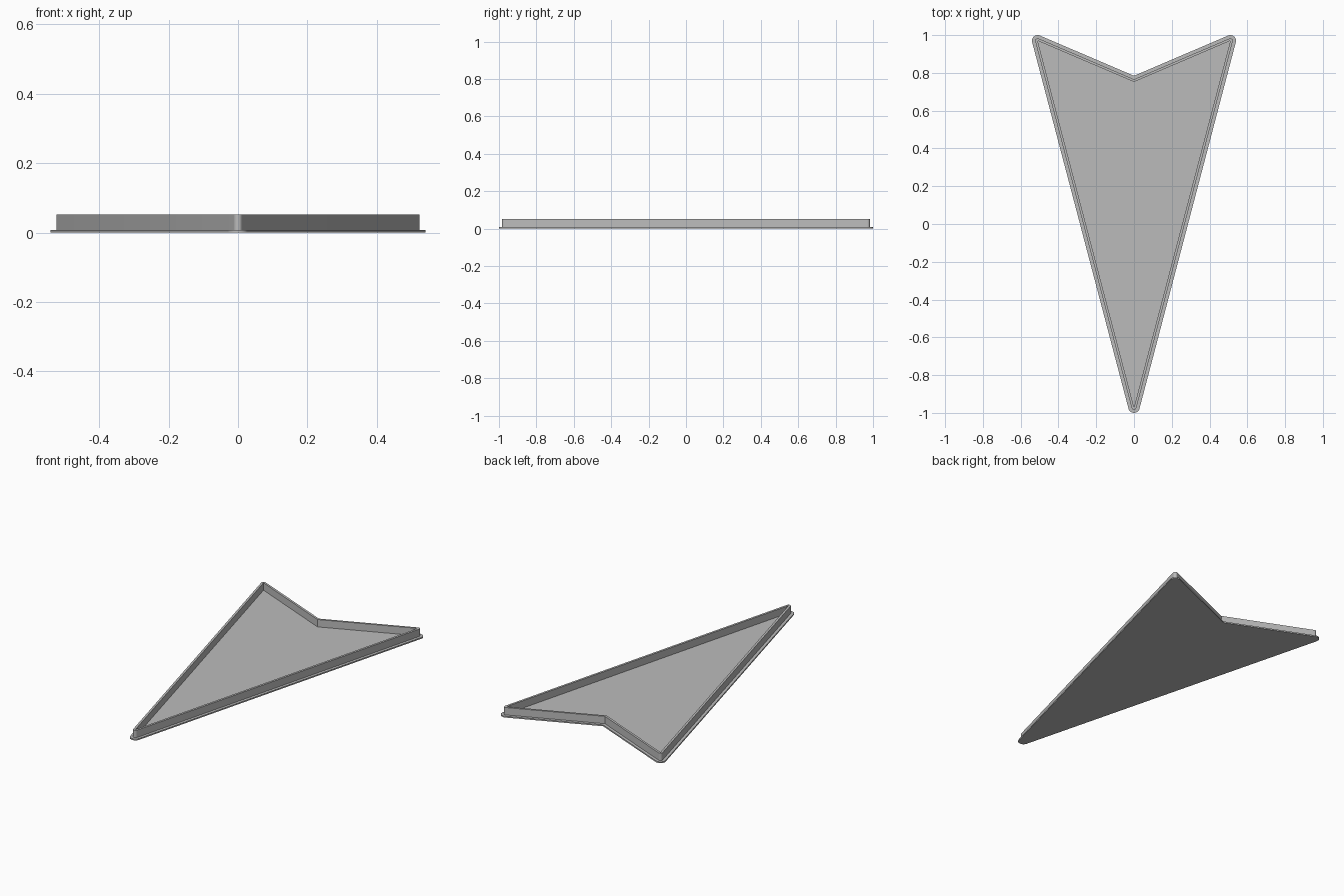
import bpy, bmesh, math
from mathutils import Vector

if "Cube" in bpy.data.objects:
    bpy.data.objects.remove(bpy.data.objects["Cube"])

# Arrowhead outline, counter-clockwise: nose, right tip, rear notch, left tip
CORE = [Vector(p) for p in ((0, -0.97), (0.51, 0.97), (0, 0.752), (-0.51, 0.97))]
PLATE_TOP, WALL_TOP = 0.008, 0.052
FLANGE_OFFSET, WALL_THICKNESS = 0.03, 0.013
ARC_STEPS = 12

grey = bpy.data.materials.new("plain grey")
grey.diffuse_color = (0.5, 0.5, 0.5, 1)
grey.use_nodes = True
grey.node_tree.nodes["Principled BSDF"].inputs["Base Color"].default_value = grey.diffuse_color


def outline(offset):
    """Offset the arrowhead: round arcs at outer corners, a mitre at the notch."""
    points = []
    for i, p in enumerate(CORE):
        a = (p - CORE[i - 1]).normalized()
        b = (CORE[(i + 1) % len(CORE)] - p).normalized()
        n1, n2 = Vector((a.y, -a.x)), Vector((b.y, -b.x))
        turn = math.atan2(a.x * b.y - a.y * b.x, a.dot(b))
        if turn < 0:
            points.append(p + (n1 + n2) * (offset / (1 + n1.dot(n2))))
        else:
            start = math.atan2(n1.y, n1.x)
            for s in range(ARC_STEPS + 1):
                t = start + turn * s / ARC_STEPS
                points.append(p + Vector((math.cos(t), math.sin(t))) * offset)
    return points


def loft(name, sections, capped):
    """Join (offset, height) sections with strips of faces."""
    bm = bmesh.new()
    loops = [[bm.verts.new((p.x, p.y, z)) for p in outline(off)] for off, z in sections]
    for lo, hi in zip(loops, loops[1:]):
        for i in range(len(lo)):
            j = (i + 1) % len(lo)
            bm.faces.new((lo[i], lo[j], hi[j], hi[i]))
    if capped:
        bm.faces.new(loops[0][::-1])
        bm.faces.new(loops[-1])
    bmesh.ops.remove_doubles(bm, verts=bm.verts[:], dist=1e-5)
    mesh = bpy.data.meshes.new(name)
    bm.to_mesh(mesh)
    bm.free()
    mesh.materials.append(grey)
    obj = bpy.data.objects.new(name, mesh)
    bpy.context.collection.objects.link(obj)
    bpy.ops.object.select_all(action='DESELECT')
    obj.select_set(True)
    bpy.context.view_layer.objects.active = obj
    bpy.ops.object.shade_smooth_by_angle(angle=math.radians(30))
    return obj


# Thin floor plate with a projecting rim
loft("base_plate", [(FLANGE_OFFSET, 0), (FLANGE_OFFSET, PLATE_TOP)], True)

# Upright wall: outer side, top edge, inner side with sharp corners
loft("rim_wall", [(WALL_THICKNESS, PLATE_TOP), (WALL_THICKNESS, WALL_TOP),
                  (0, WALL_TOP), (0, PLATE_TOP)], False)
